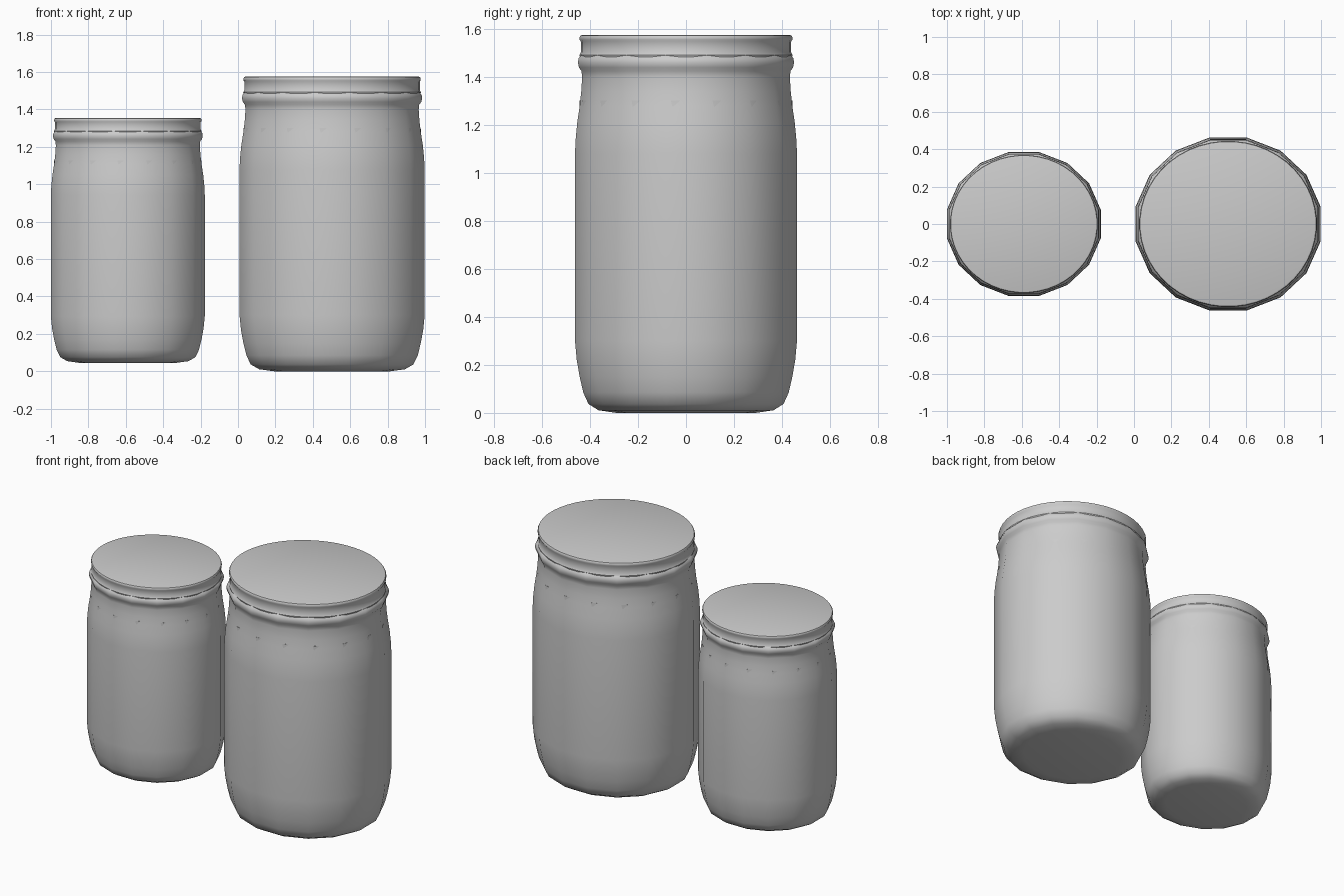
import bpy, bmesh, math

if "Cube" in bpy.data.objects:
    bpy.data.objects.remove(bpy.data.objects["Cube"])

Y_SQUASH = 0.935          # jars are slightly narrower front to back


def lathe(name, profile, sides, centre, scale, turn=0.0, apothem=False):
    """Spin (radius, z) points around z; cap both ends."""
    bm = bmesh.new()
    k = 1 / math.cos(math.pi / sides) if apothem else 1.0
    rings = []
    for r, z in profile:
        ring = []
        for i in range(sides):
            a = 2 * math.pi * (i + 0.5) / sides + turn
            ring.append(bm.verts.new((r * k * math.cos(a),
                                      r * k * math.sin(a) * Y_SQUASH, z)))
        rings.append(ring)
    for low, high in zip(rings, rings[1:]):
        for i in range(sides):
            j = (i + 1) % sides
            bm.faces.new((low[i], low[j], high[j], high[i]))
    bm.faces.new(rings[0][::-1])
    bm.faces.new(rings[-1])
    mesh = bpy.data.meshes.new(name)
    bm.to_mesh(mesh)
    bm.free()
    ob = bpy.data.objects.new(name, mesh)
    ob.location = centre
    ob.scale = (scale,) * 3
    bpy.context.collection.objects.link(ob)
    bpy.ops.object.select_all(action='DESELECT')
    ob.select_set(True)
    bpy.context.view_layer.objects.active = ob
    bpy.ops.object.shade_smooth_by_angle(angle=math.radians(40))
    return ob


# Glass: rounded foot, straight wall, shoulder, neck and bead
GLASS = [(0.31, 0.0), (0.39, 0.011), (0.435, 0.037), (0.458, 0.085),
         (0.474, 0.15), (0.487, 0.22), (0.495, 0.30), (0.495, 1.08),
         (0.492, 1.14), (0.485, 1.21), (0.474, 1.28), (0.467, 1.34),
         (0.463, 1.40), (0.466, 1.425), (0.477, 1.44), (0.482, 1.46),
         (0.479, 1.478), (0.466, 1.492), (0.455, 1.50), (0.455, 1.55)]

# Contents: just inside the glass, filled to the shoulder
FILL = [(0.30, 0.012), (0.42, 0.04), (0.455, 0.12), (0.485, 0.30),
        (0.485, 1.10), (0.470, 1.25), (0.4685, 1.302)]

# Lid: skirt with rolled lower edge and rounded rim
LID = [(0.462, 1.475), (0.474, 1.483), (0.476, 1.492), (0.470, 1.502),
       (0.470, 1.548), (0.475, 1.556), (0.475, 1.566), (0.471, 1.573),
       (0.462, 1.576)]

JARS = (("large", (0.503, 0, 0), 1.0), ("small", (-0.589, 0, 0.045), 0.831))
for size, centre, scale in JARS:
    lathe(size + "_jar_glass", GLASS, 16, centre, scale, apothem=True)
    lathe(size + "_jar_contents", FILL, 16, centre, scale,
          turn=math.radians(4), apothem=True)
    lathe(size + "_jar_lid", LID, 48, centre, scale)
